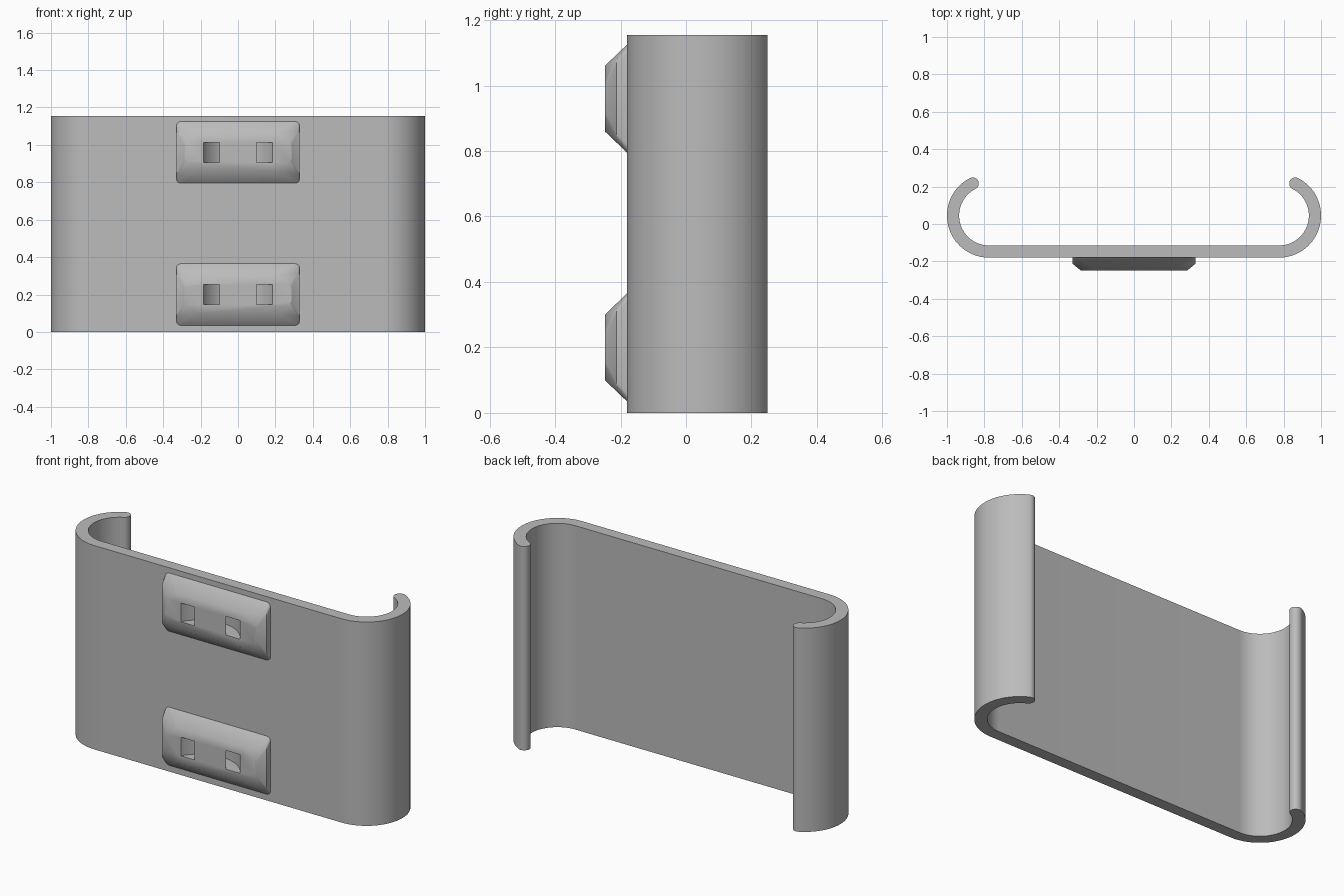
import bpy, bmesh
from math import sin, cos, pi, radians, hypot

cube = bpy.data.objects.get("Cube")
if cube:
    bpy.data.objects.remove(cube, do_unlink=True)

HEIGHT = 1.155
FRONT, PAD_FRONT = -0.18, -0.248   # plate and pad front planes
PAD_HEIGHTS = (0.2, 0.96)

grey = bpy.data.materials.new("plain_grey")
grey.use_nodes = True
grey.diffuse_color = (0.5, 0.5, 0.5, 1)
grey.node_tree.nodes["Principled BSDF"].inputs["Base Color"].default_value = (0.5, 0.5, 0.5, 1)


def make_object(name, bm):
    bmesh.ops.recalc_face_normals(bm, faces=bm.faces)
    mesh = bpy.data.meshes.new(name)
    bm.to_mesh(mesh)
    bm.free()
    mesh.materials.append(grey)
    obj = bpy.data.objects.new(name, mesh)
    bpy.context.collection.objects.link(obj)
    return obj


def arc(cx, cy, r, start, end, steps):
    angles = [radians(start + (end - start) * i / steps) for i in range(steps + 1)]
    return [(cx + r * cos(a), cy + r * sin(a)) for a in angles]


def extrude_outline(name, outline, z0, z1):
    bm = bmesh.new()
    face = bm.faces.new([bm.verts.new((x, y, z0)) for x, y in outline])
    top = bmesh.ops.extrude_face_region(bm, geom=[face])["geom"]
    verts = [v for v in top if isinstance(v, bmesh.types.BMVert)]
    bmesh.ops.translate(bm, vec=(0, 0, z1 - z0), verts=verts)
    return make_object(name, bm)


# Plate with hooked sides and rounded lips
CX, CY, R_OUT, R_IN, END = 0.775, 0.045, 0.225, 0.16, 63
R_MID, R_LIP = (R_OUT + R_IN) / 2, (R_OUT - R_IN) / 2
lip_x, lip_y = CX + R_MID * cos(radians(END)), CY + R_MID * sin(radians(END))
half = arc(CX, CY, R_OUT, -90, END, 32)
half += arc(lip_x, lip_y, R_LIP, END, END + 180, 10)[1:-1]
half += arc(CX, CY, R_IN, END, -90, 32)
plate = extrude_outline("hooked_plate", half + [(-x, y) for x, y in reversed(half)], 0, HEIGHT)


# Bevelled pad: hull of rounded base, straight ends and clipped front face
def make_pad(name, zc):
    bm = bmesh.new()
    base = [(x, FRONT + 0.01, z) for x, z in arc(0.305, 0.14, 0.025, 0, 90, 5)]
    base += [(x, FRONT, z) for x, z in arc(0.305, 0.14, 0.025, 0, 90, 5)]
    ends = [(0.328, -0.213, 0.105), (0.322, -0.213, 0.118)]
    face = [(0.285, PAD_FRONT, 0.035), (0.275, PAD_FRONT, 0.055), (0.21, PAD_FRONT, 0.1)]
    for x, y, z in base + ends + face:
        for sx in (-1, 1):
            for sz in (-1, 1):
                bm.verts.new((sx * x, y, zc + sz * z))
    hull = bmesh.ops.convex_hull(bm, input=bm.verts)
    spare = [v for v in set(hull["geom_interior"] + hull["geom_unused"])
             if isinstance(v, bmesh.types.BMVert)]
    bmesh.ops.delete(bm, geom=spare, context="VERTS")
    bmesh.ops.dissolve_limit(bm, angle_limit=radians(1), verts=bm.verts, edges=bm.edges)
    return make_object(name, bm)


pads = [make_pad(name, zc) for name, zc in zip(("lower_pad", "upper_pad"), PAD_HEIGHTS)]

# Curved channels that join the two slots in each pad
centre_y = -0.35
outer_r = hypot(0.185, PAD_FRONT - centre_y)
inner_r = hypot(0.1, PAD_FRONT - centre_y)
ring = arc(0, centre_y, outer_r, 10, 170, 32) + arc(0, centre_y, inner_r, 170, 10, 32)
for zc in PAD_HEIGHTS:
    cutter = extrude_outline("channel_cutter", ring, zc - 0.053, zc + 0.053)
    cutter.hide_render = True
    for obj in [plate] + pads:
        if obj in pads and obj is not pads[PAD_HEIGHTS.index(zc)]:
            continue
        mod = obj.modifiers.new("channel", "BOOLEAN")
        mod.operation, mod.solver, mod.object = "DIFFERENCE", "EXACT", cutter
        with bpy.context.temp_override(object=obj, active_object=obj, selected_objects=[obj]):
            bpy.ops.object.modifier_apply(modifier=mod.name)
    bpy.data.objects.remove(cutter, do_unlink=True)

# Smooth curves, crisp edges
bpy.ops.object.select_all(action="DESELECT")
for obj in [plate] + pads:
    obj.select_set(True)
bpy.context.view_layer.objects.active = plate
bpy.ops.object.shade_smooth_by_angle(angle=radians(25))
